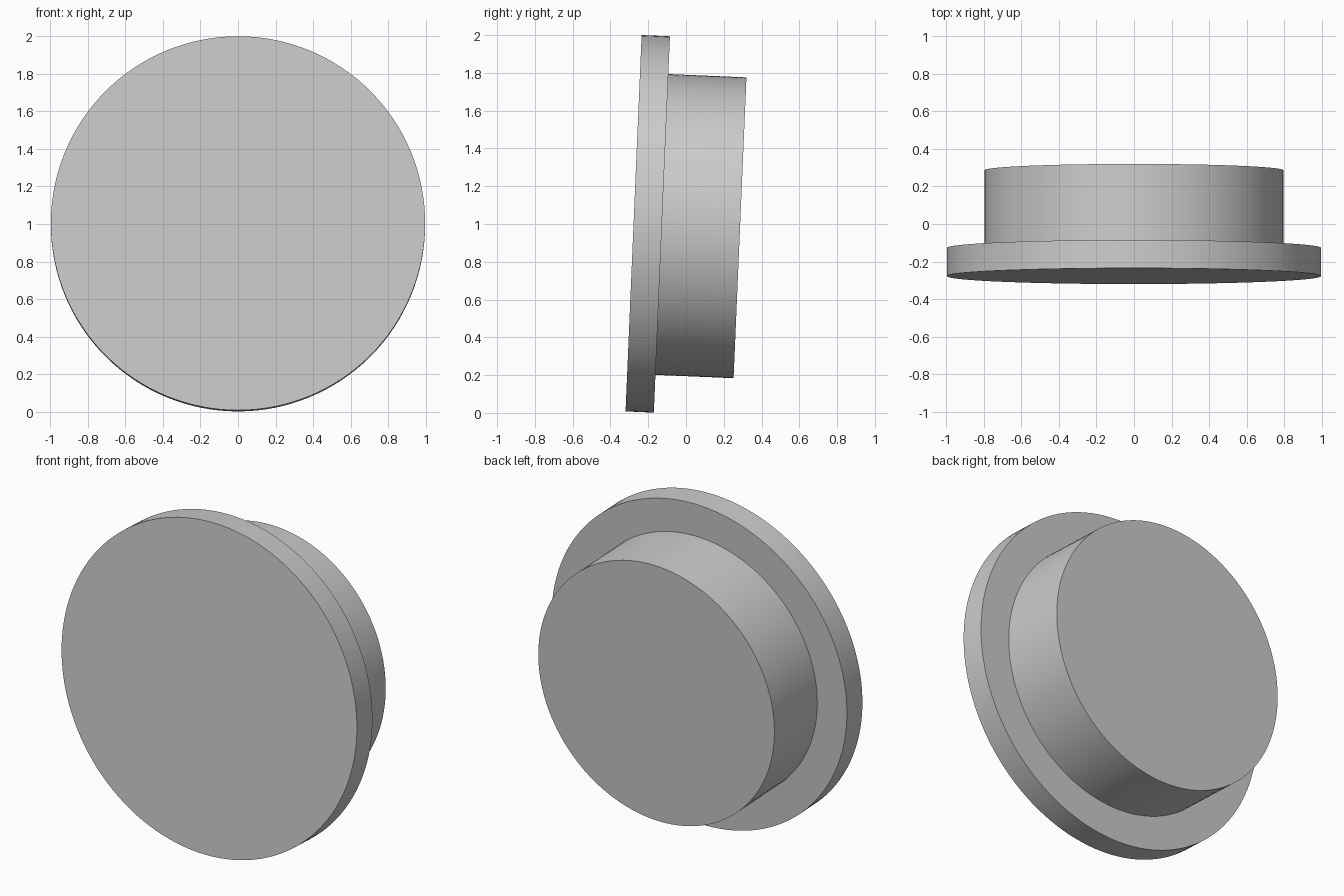
import bpy, bmesh, math
from mathutils import Matrix, Vector

if "Cube" in bpy.data.objects:
    bpy.data.objects.remove(bpy.data.objects["Cube"])

SEGMENTS = 128
TILT = math.radians(2.45)

# Radius and distance along the axis: flange front, flange back, plug root, plug back
PROFILE = [(0.997, 0.0), (0.997, 0.15), (0.797, 0.15), (0.797, 0.564)]

# Stepped round plug: one closed lathed surface around the local z axis
bm = bmesh.new()
rings = []
for radius, depth in PROFILE:
    rings.append([bm.verts.new((radius * math.cos(math.tau * i / SEGMENTS),
                                radius * math.sin(math.tau * i / SEGMENTS), depth))
                  for i in range(SEGMENTS)])
for a, b in zip(rings, rings[1:]):
    for i in range(SEGMENTS):
        j = (i + 1) % SEGMENTS
        bm.faces.new((a[i], a[j], b[j], b[i]))

# Flat end discs
bm.faces.new(rings[0][::-1])
bm.faces.new(rings[-1])

# Turn the axis to face back (+y), leaning slightly downward
place = Matrix.Translation(Vector((0, -0.2775, 1.004))) @ Matrix.Rotation(-math.pi / 2 - TILT, 4, 'X')
bm.transform(place)
bmesh.ops.recalc_face_normals(bm, faces=bm.faces)

mesh = bpy.data.meshes.new("flanged_plug")
bm.to_mesh(mesh)
bm.free()
plug = bpy.data.objects.new("flanged_plug", mesh)
bpy.context.collection.objects.link(plug)

# Smooth walls with crisp rims
bpy.context.view_layer.objects.active = plug
plug.select_set(True)
bpy.ops.object.shade_smooth_by_angle(angle=math.radians(30))
